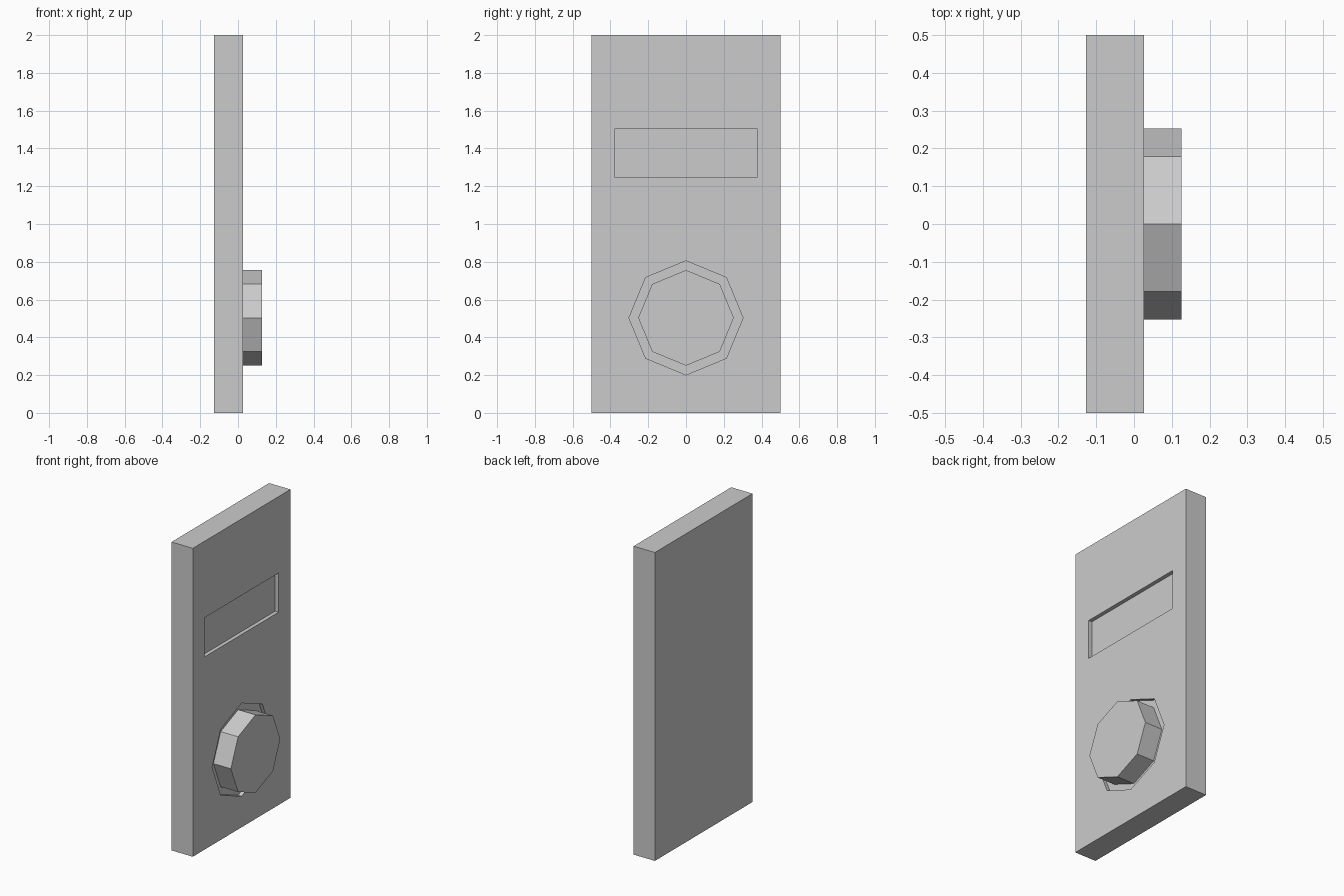
import bpy
from math import pi

if "Cube" in bpy.data.objects:
    bpy.data.objects.remove(bpy.data.objects["Cube"])

FRONT = 0.026      # x of the panel's front face
BACK = -0.127
KNOB_FRONT = 0.126
DEPTH = 0.025      # recess depth
DIAL_Z = 0.503


def box(name, x0, x1, y, z0, z1):
    bpy.ops.mesh.primitive_cube_add(size=1, location=((x0 + x1) / 2, 0, (z0 + z1) / 2))
    ob = bpy.context.object
    ob.name = name
    ob.scale = (x1 - x0, 2 * y, z1 - z0)
    bpy.ops.object.transform_apply(location=False, rotation=False, scale=True)
    return ob


def octagon(name, x0, x1, radius):
    bpy.ops.mesh.primitive_cylinder_add(vertices=8, radius=radius, depth=x1 - x0,
                                        location=((x0 + x1) / 2, 0, DIAL_Z),
                                        rotation=(0, pi / 2, 0))
    ob = bpy.context.object
    ob.name = name
    return ob


# Panel slab
panel = box("panel", BACK, FRONT, 0.5, 0, 2)

# Recesses: display window and dial well
cutters = [box("window_cutter", FRONT - DEPTH, FRONT + 0.1, 0.379, 1.25, 1.504),
           octagon("dial_well_cutter", FRONT - DEPTH, FRONT + 0.1, 0.302)]
for c in cutters:
    mod = panel.modifiers.new(c.name, 'BOOLEAN')
    mod.operation = 'DIFFERENCE'
    mod.solver = 'EXACT'
    mod.object = c
    c.hide_render = True
    c.hide_viewport = True

# Octagonal dial standing in its well
octagon("dial", FRONT - DEPTH, KNOB_FRONT, 0.253)
